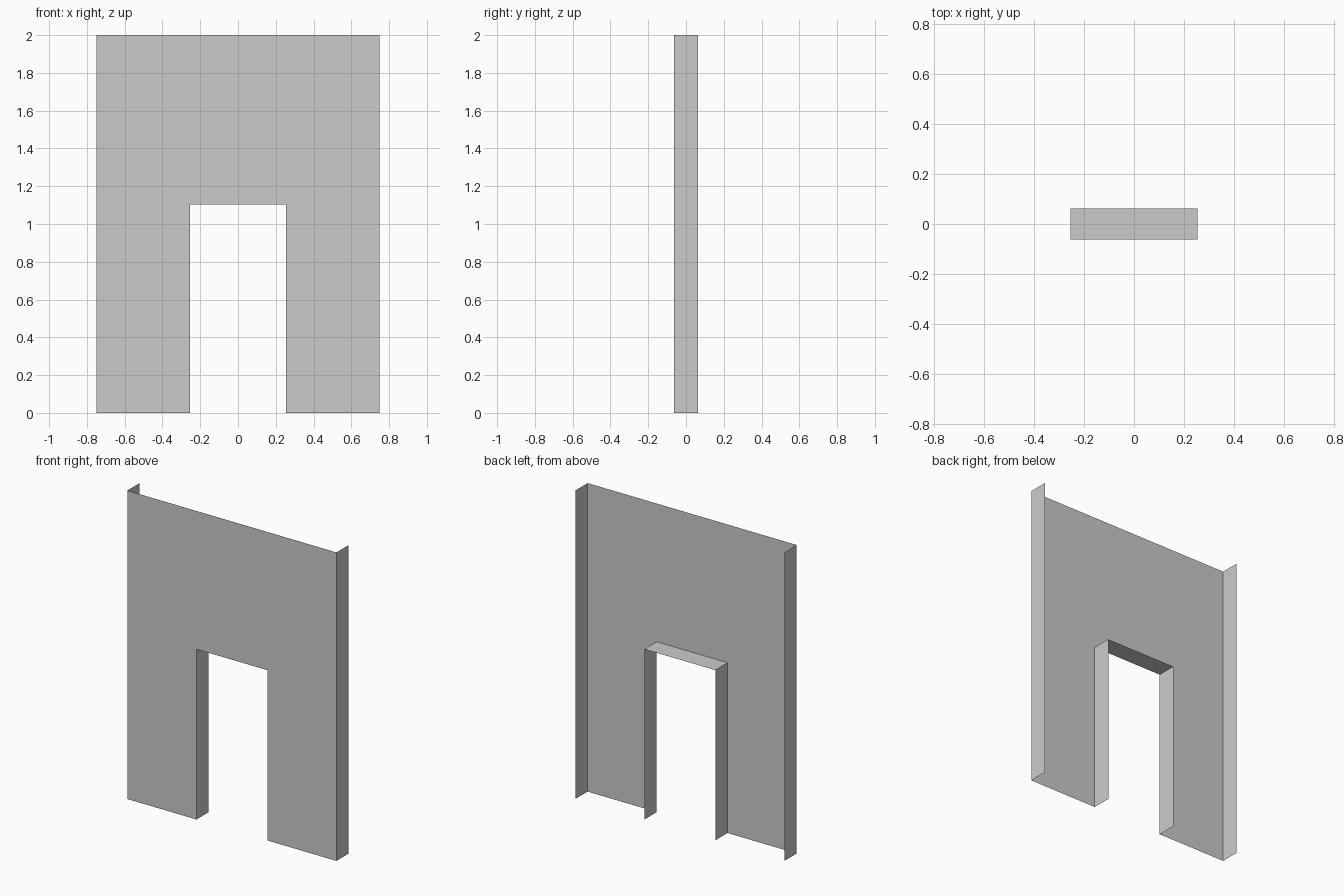
import bpy, bmesh

if "Cube" in bpy.data.objects:
    bpy.data.objects.remove(bpy.data.objects["Cube"])

W, H = 0.75, 2.0            # half width and height of the wall
DW, DH = 0.254, 1.104       # half width and height of the doorway
D = 0.063                   # half depth

# Front outline, anticlockwise seen from the front
outline = [(-W, 0), (-DW, 0), (-DW, DH), (DW, DH),
           (DW, 0), (W, 0), (W, H), (-W, H)]
open_edges = {0, 4, 6}      # both feet and the top have no return

bm = bmesh.new()
front = [bm.verts.new((x, -D, z)) for x, z in outline]
back = [bm.verts.new((x, D, z)) for x, z in outline]

# Front sheet with the doorway notch
bm.faces.new(front)

# Side returns and doorway reveal
n = len(outline)
for i in range(n):
    if i not in open_edges:
        j = (i + 1) % n
        bm.faces.new((front[j], front[i], back[i], back[j]))

mesh = bpy.data.meshes.new("doorway_wall")
bm.to_mesh(mesh)
bm.free()
wall = bpy.data.objects.new("doorway_wall", mesh)
bpy.context.collection.objects.link(wall)
